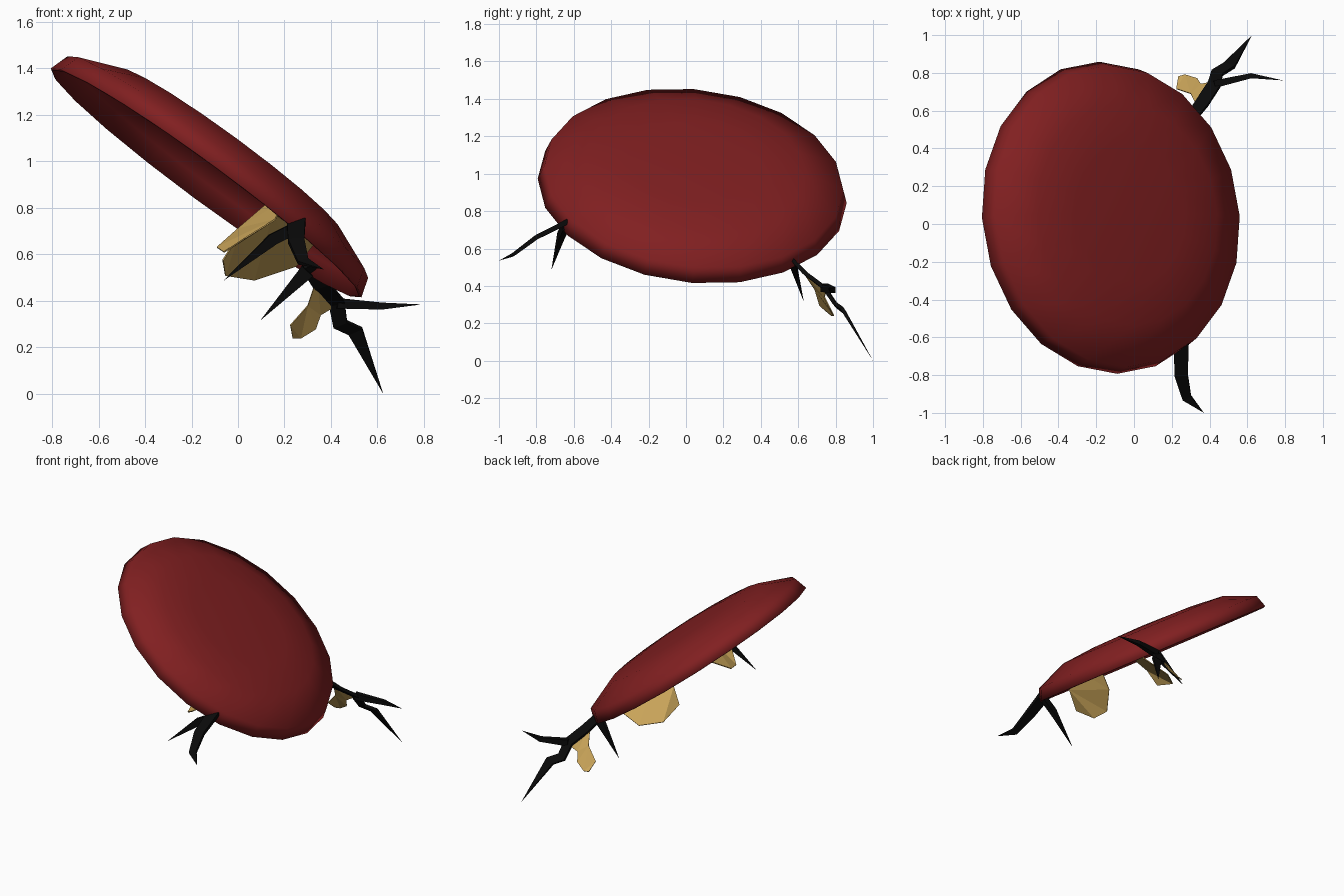
import bpy, bmesh, math
from mathutils import Vector, Matrix

if "Cube" in bpy.data.objects:
    bpy.data.objects.remove(bpy.data.objects["Cube"], do_unlink=True)


def material(name, rgb):
    m = bpy.data.materials.new(name)
    m.use_nodes = True
    m.diffuse_color = (*rgb, 1)
    m.node_tree.nodes["Principled BSDF"].inputs["Base Color"].default_value = (*rgb, 1)
    return m


RED = material("dark red", (0.22, 0.014, 0.015))
BLACK = material("near black", (0.003, 0.003, 0.003))
TAN = material("golden tan", (0.58, 0.37, 0.10))


def finish(name, bm, mat, thickness=0, offset=0):
    bmesh.ops.recalc_face_normals(bm, faces=bm.faces)
    mesh = bpy.data.meshes.new(name)
    bm.to_mesh(mesh)
    bm.free()
    mesh.materials.append(mat)
    ob = bpy.data.objects.new(name, mesh)
    bpy.context.collection.objects.link(ob)
    if thickness:
        mod = ob.modifiers.new("thickness", "SOLIDIFY")
        mod.thickness = thickness
        mod.offset = offset
    return ob


def shell(name, profile, top, sides, matrix, mat):
    """Thin hollow dome: a radius/height profile turned round its axis."""
    bm = bmesh.new()
    rings = [[bm.verts.new((r * math.cos(a), r * math.sin(a), h))
              for a in (math.tau * i / sides for i in range(sides))]
             for r, h in profile]
    apex = bm.verts.new((0, 0, top))
    for i in range(sides):
        j = (i + 1) % sides
        for lo, hi in zip(rings, rings[1:]):
            bm.faces.new((lo[i], lo[j], hi[j], hi[i]))
        bm.faces.new((rings[-1][i], rings[-1][j], apex))
    bm.transform(matrix)
    for f in bm.faces:
        f.smooth = True
    return finish(name, bm, mat, 0.012, -1)


def twig(name, points, widths, across, flat, mat):
    """Four-sided tapering blade, widest along 'across', ending in a tip."""
    bm = bmesh.new()
    pts = [Vector(p) for p in points]
    rings = []
    for i, (p, w) in enumerate(zip(pts[:-1], widths)):
        d = (pts[i + 1] - pts[max(i - 1, 0)]).normalized()
        side = Vector(across)
        side = (side - d * side.dot(d)).normalized() * w / 2
        up = side.cross(d) * flat
        rings.append([bm.verts.new(p + o) for o in
                      (side + up, side - up, -side - up, up - side)])
    tip = bm.verts.new(pts[-1])
    bm.faces.new(rings[0])
    for k in range(4):
        n = (k + 1) % 4
        for a, b in zip(rings, rings[1:]):
            bm.faces.new((a[k], a[n], b[n], b[k]))
        bm.faces.new((rings[-1][k], rings[-1][n], tip))
    return finish(name, bm, mat)


def lobe(name, outline, mat):
    """Thin leaf-like plate."""
    bm = bmesh.new()
    face = bm.faces.new([bm.verts.new(p) for p in outline])
    bmesh.ops.triangulate(bm, faces=[face])
    return finish(name, bm, mat, 0.006)


# Tilted hollow cap
u = Vector((0.805, 0, -0.593)).normalized()
n = Vector((0.59, 0.097, 0.80))
n = (n - u * n.dot(u)).normalized()
v = n.cross(u)
tilt = Matrix((u, v, n)).transposed().to_4x4()
place = Matrix.Translation((-0.137, 0.033, 0.908)) @ tilt
shell("cap", [(0.83, 0), (0.803, 0.085), (0.59, 0.175), (0.36, 0.195)],
      0.203, 20, place, RED)

# Front branches
X, Z = (1, 0, 0), (0, 0, 1)
twig("front_branch_long", [(0.25, -0.63, 0.745), (0.25, -0.80, 0.66),
                           (0.28, -0.92, 0.57), (0.37, -1.0, 0.535)],
     [0.08, 0.07, 0.05], X, 0.35, BLACK)
twig("front_branch_short", [(0.26, -0.645, 0.72), (0.15, -0.67, 0.665),
                            (-0.065, -0.72, 0.485)], [0.05, 0.05], Z, 0.6, BLACK)

# Back branches
fork = (0.425, 0.74, 0.39)
twig("back_branch_low", [(0.30, 0.56, 0.55), (0.36, 0.64, 0.465), fork,
                         (0.44, 0.80, 0.30), (0.505, 0.84, 0.27),
                         (0.625, 1.0, 0.0)],
     [0.06, 0.07, 0.07, 0.065, 0.065], X, 0.3, BLACK)
twig("back_branch_side", [fork, (0.62, 0.785, 0.378), (0.79, 0.76, 0.385)],
     [0.045, 0.03], Z, 0.9, BLACK)
twig("back_branch_short", [(0.30, 0.57, 0.53), (0.095, 0.63, 0.315)],
     [0.065], (1, 0, -1), 0.5, BLACK)

# Plates hanging beneath the cap
lobe("front_lobe", [(-0.09, -0.39, 0.63), (-0.06, -0.49, 0.61),
                    (0.03, -0.57, 0.67), (0.16, -0.49, 0.75),
                    (0.20, -0.35, 0.83), (0.14, -0.20, 0.83),
                    (0.0, -0.26, 0.71)], TAN)
lobe("middle_lobe", [(-0.065, 0.17, 0.575), (-0.055, 0.34, 0.51),
                     (0.07, 0.44, 0.49), (0.25, 0.42, 0.55),
                     (0.33, 0.33, 0.65), (0.15, 0.10, 0.78),
                     (0.0, 0.14, 0.68)], TAN)
lobe("back_lobe", [(0.34, 0.61, 0.50), (0.30, 0.69, 0.38),
                   (0.225, 0.715, 0.295), (0.235, 0.78, 0.24),
                   (0.27, 0.79, 0.24), (0.335, 0.77, 0.28),
                   (0.355, 0.74, 0.34), (0.405, 0.75, 0.37)], TAN)
